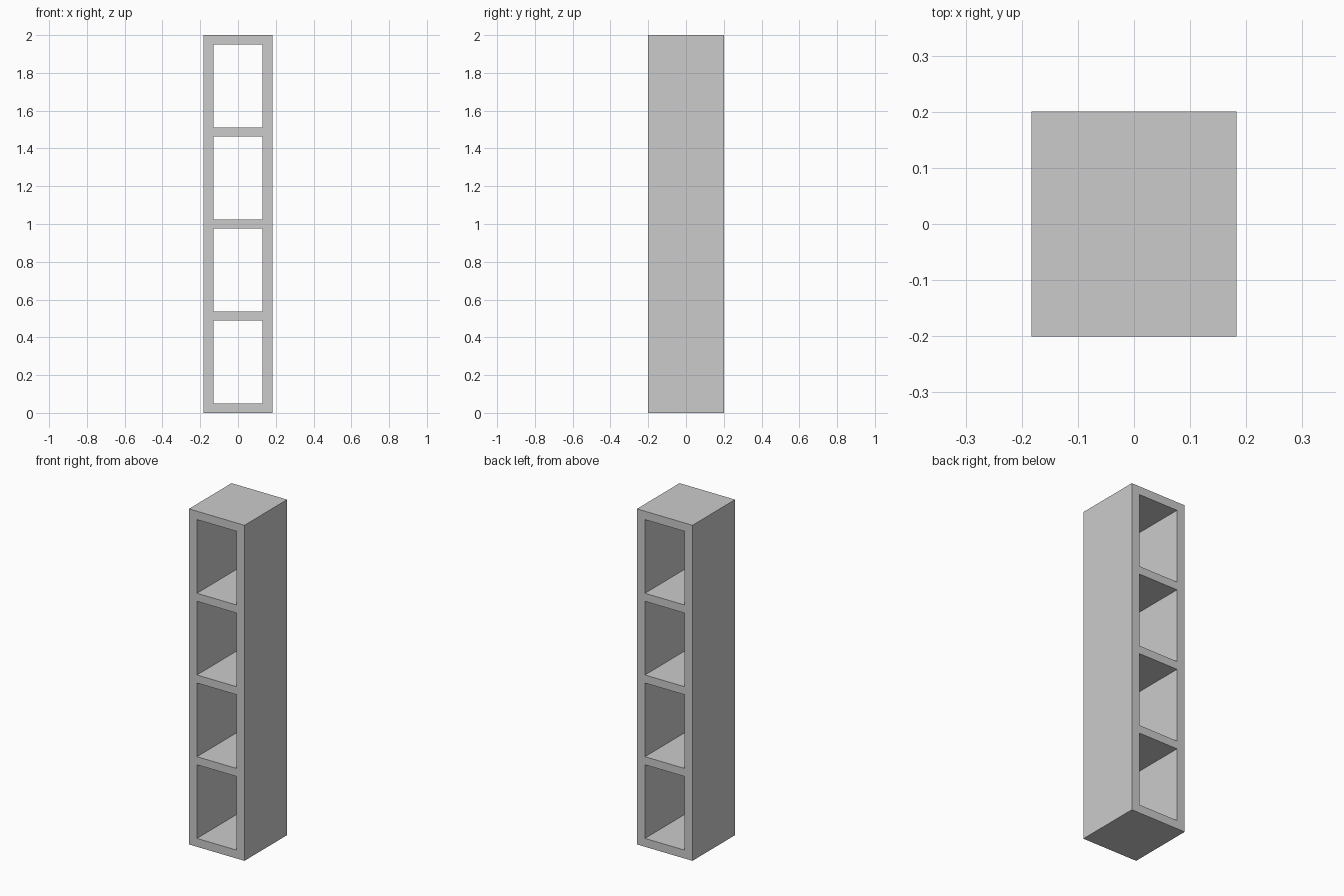
import bpy, bmesh

if "Cube" in bpy.data.objects:
    bpy.data.objects.remove(bpy.data.objects["Cube"])

WIDTH, DEPTH, HEIGHT = 0.366, 0.401, 2.0
SIDE = 0.053      # side wall thickness
CAP = 0.05        # top and bottom thickness
SHELF = 0.048     # inner shelf thickness
BAYS = 4
BAY_H = (HEIGHT - 2 * CAP - (BAYS - 1) * SHELF) / BAYS

# Grid lines of the front face: walls across, boards and bays upward
xs = [-WIDTH / 2, -WIDTH / 2 + SIDE, WIDTH / 2 - SIDE, WIDTH / 2]
zs = [0.0, CAP]
for i in range(BAYS):
    zs.append(zs[-1] + BAY_H)
    zs.append(zs[-1] + (SHELF if i < BAYS - 1 else CAP))

# Front frame: every grid cell except the open bays
bm = bmesh.new()
grid = [[bm.verts.new((x, -DEPTH / 2, z)) for x in xs] for z in zs]
for r in range(len(zs) - 1):
    for c in range(len(xs) - 1):
        if c == 1 and r % 2 == 1:
            continue
        bm.faces.new((grid[r][c], grid[r][c + 1], grid[r + 1][c + 1], grid[r + 1][c]))

# Extrude the frame to the back, giving one joined shelf body open on both sides
front = bm.faces[:]
result = bmesh.ops.extrude_face_region(bm, geom=front, use_keep_orig=True)
moved = [g for g in result["geom"] if isinstance(g, bmesh.types.BMVert)]
bmesh.ops.translate(bm, verts=moved, vec=(0, DEPTH, 0))
bmesh.ops.recalc_face_normals(bm, faces=bm.faces[:])

mesh = bpy.data.meshes.new("open_shelf_tower")
bm.to_mesh(mesh)
bm.free()
shelf = bpy.data.objects.new("open_shelf_tower", mesh)
bpy.context.collection.objects.link(shelf)
